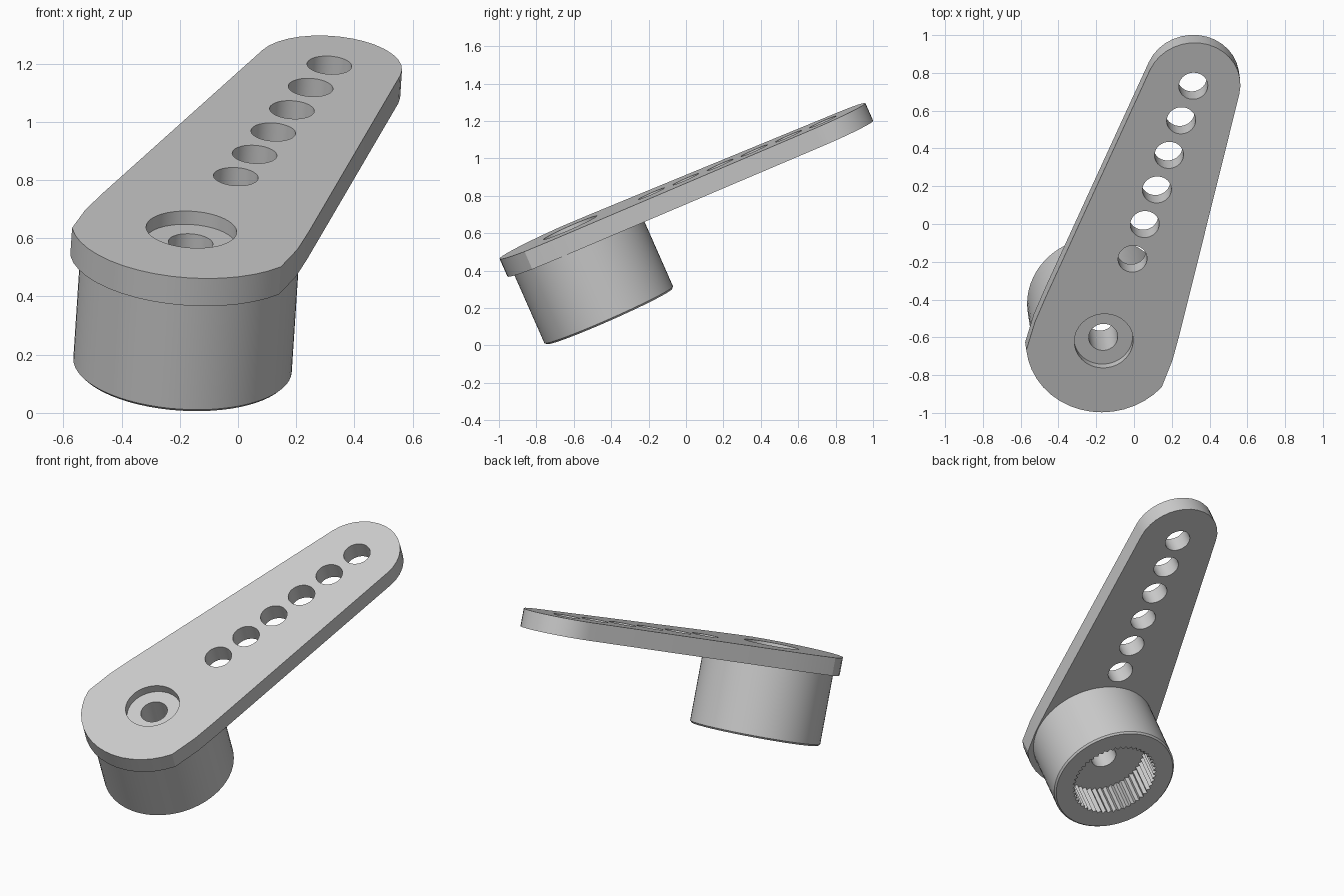
import bpy, bmesh
from math import sin, cos, pi, radians, atan2
from mathutils import Matrix, Vector

old = bpy.data.objects.get("Cube")
if old:
    bpy.data.objects.remove(old)

grey = bpy.data.materials.new("light_grey")
grey.use_nodes = True
colour = (0.6, 0.6, 0.6, 1)
grey.diffuse_color = colour
grey.node_tree.nodes["Principled BSDF"].inputs["Base Color"].default_value = colour

# Tilted frame: origin on the top face at the hub, y along the arm, z along the hub axis
along = Vector((0.308, 0.877, 0.367)).normalized()
axis = Vector((0.06, -0.403, 0.913))
axis = (axis - axis.dot(along) * along).normalized()
frame = Matrix((along.cross(axis), along, axis)).transposed().to_4x4()
frame.translation = (-0.16, -0.619, 0.63)

THICK, DEPTH = 0.104, 0.52
HUB_R, HOLE_R, TIP_R = 0.376, 0.077, 0.25
FIRST, STEP, HOLES = 0.495, 0.2086, 6


def arc(r, start, end, steps, cy=0.0):
    angles = [start + (end - start) * i / steps for i in range(steps + 1)]
    return [(r * cos(a), cy + r * sin(a)) for a in angles]


def circle(r, n=48, cy=0.0):
    return arc(r, 0, 2 * pi, n, cy)[:-1]


def loft(name, rings):
    """Closed solid through (outline, z) rings, listed bottom to top."""
    bm = bmesh.new()
    loops = [[bm.verts.new((x, y, z)) for x, y in pts] for pts, z in rings]
    bm.faces.new(loops[0][::-1])
    bm.faces.new(loops[-1])
    for low, high in zip(loops, loops[1:]):
        n = len(low)
        for i in range(n):
            j = (i + 1) % n
            bm.faces.new((low[i], low[j], high[j], high[i]))
    bmesh.ops.recalc_face_normals(bm, faces=bm.faces)
    mesh = bpy.data.meshes.new(name)
    bm.to_mesh(mesh)
    bm.free()
    mesh.materials.append(grey)
    ob = bpy.data.objects.new(name, mesh)
    ob.matrix_world = frame
    bpy.context.collection.objects.link(ob)
    return ob


def cut(ob, cutters):
    """Subtract the cutters, bake the result and discard them."""
    for c in cutters:
        c.hide_render = True
        mod = ob.modifiers.new("cut", 'BOOLEAN')
        mod.operation, mod.solver, mod.object = 'DIFFERENCE', 'EXACT', c
    bpy.context.view_layer.update()
    baked = bpy.data.meshes.new_from_object(
        ob.evaluated_get(bpy.context.evaluated_depsgraph_get()))
    ob.modifiers.clear()
    ob.data = baked
    for c in cutters:
        bpy.data.objects.remove(c)


# Tapered arm: wide rounded heel, shallow shoulders, small round tip
tip_y = FIRST + STEP * (HOLES - 1)
heel = atan2(0.167, 0.378)
lean = 0.089
outline = arc(0.413, pi + heel, 2 * pi - heel, 16)
outline += [(0.384, 0), (0.373, 0.162)]
outline += arc(TIP_R, lean, pi - lean, 16, tip_y)
outline += [(-0.373, 0.162), (-0.384, 0)]
arm = loft("horn_arm", [(outline, -THICK), (outline, 0)])
holes = [loft("hole_cutter", [(circle(HOLE_R, 32, FIRST + STEP * i), -0.2),
                              (circle(HOLE_R, 32, FIRST + STEP * i), 0.1)])
         for i in range(HOLES)]
holes.append(loft("screw_cutter", [(circle(HOLE_R, 32), -0.2), (circle(HOLE_R, 32), 0.1)]))
holes.append(loft("recess_cutter", [(circle(0.156), -0.05), (circle(0.156), 0.1)]))
cut(arm, holes)

# Hub with a slightly chamfered lower rim
hub = loft("hub", [(circle(HUB_R - 0.01, 64), -DEPTH),
                   (circle(HUB_R, 64), 0.01 - DEPTH),
                   (circle(HUB_R, 64), -THICK)])

# Toothed socket and screw hole in the hub
TEETH = 48
teeth = []
for i in range(TEETH * 2):
    r = 0.263 if i % 2 else 0.245
    a = pi * i / TEETH
    teeth.append((r * cos(a), r * sin(a)))
socket = loft("socket_cutter", [(teeth, -DEPTH - 0.1), (teeth, 0.21 - DEPTH)])
screw = loft("screw_cutter", [(circle(HOLE_R, 32), -0.45), (circle(HOLE_R, 32), 0.1)])
cut(hub, [socket, screw])

# Smooth round walls, sharp rims
bpy.ops.object.select_all(action='DESELECT')
for ob in (arm, hub):
    ob.select_set(True)
bpy.context.view_layer.objects.active = arm
bpy.ops.object.shade_smooth_by_angle(angle=radians(20))
